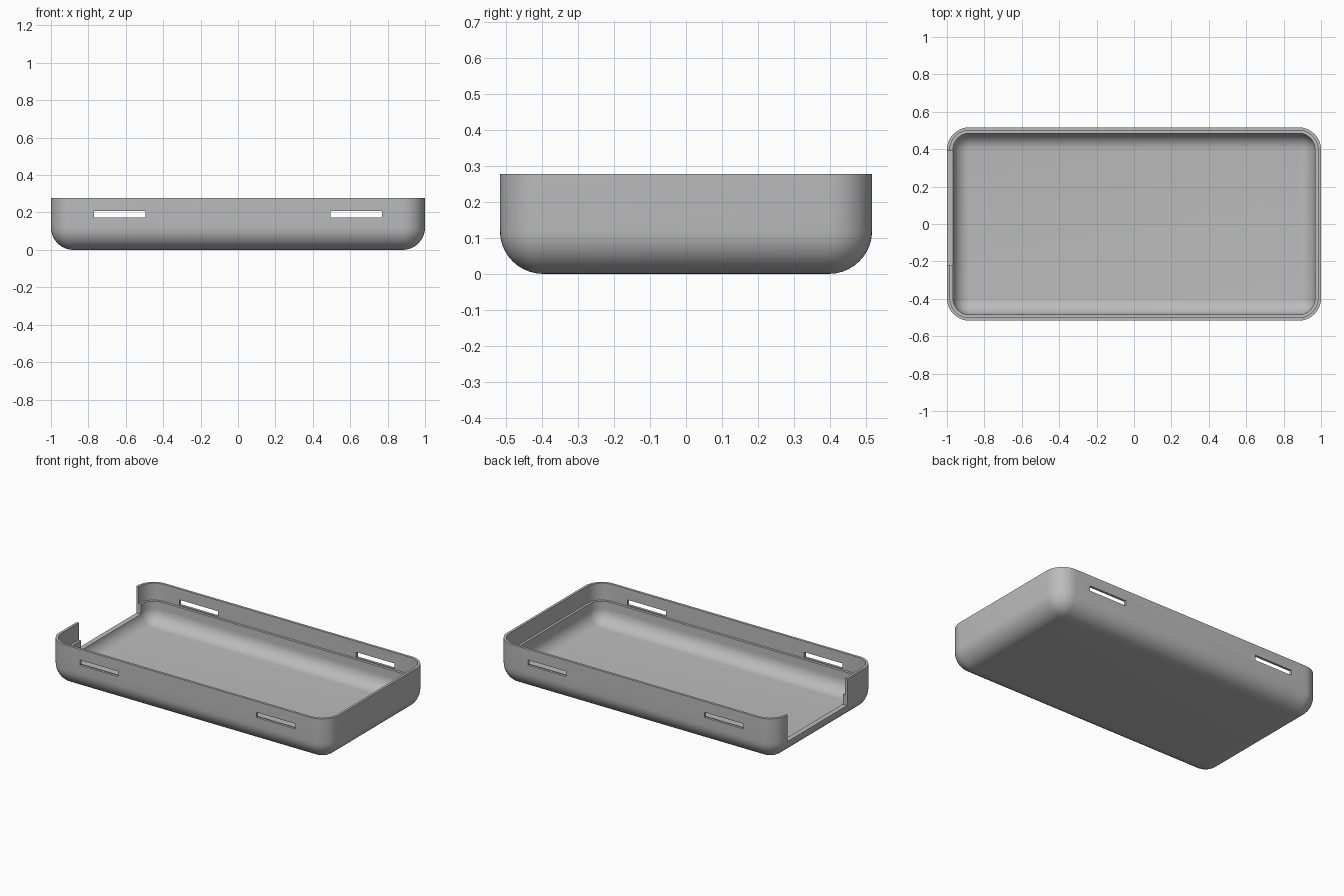
import bpy
import bmesh
from math import sin, cos, pi
from mathutils import Vector

cube = bpy.data.objects.get("Cube")
if cube:
    bpy.data.objects.remove(cube, do_unlink=True)

# Main dimensions
HALF_X, HALF_Y, HEIGHT = 1.0, 0.517, 0.278
RADIUS = 0.12        # outer corner and bottom rounding
WALL, LIP = 0.032, 0.016
LEDGE_Z = 0.168
STEPS = 10           # segments per quarter round

grey = bpy.data.materials.new("plain grey")
grey.use_nodes = True
colour = (0.5, 0.5, 0.5, 1)
grey.diffuse_color = colour
grey.node_tree.nodes["Principled BSDF"].inputs["Base Color"].default_value = colour


def ring(bm, inset, z):
    """Rounded rectangle moved inwards from the outer wall."""
    r = max(RADIUS - inset, 0)
    cx, cy = HALF_X - RADIUS, HALF_Y - RADIUS
    verts = []
    for q, (sx, sy) in enumerate([(1, 1), (-1, 1), (-1, -1), (1, -1)]):
        for i in range(STEPS + 1):
            a = (q + i / STEPS) * pi / 2
            verts.append(bm.verts.new((sx * cx + r * cos(a), sy * cy + r * sin(a), z)))
    return verts


def quarter(radius, inset, base):
    """Inset and height pairs of a bottom rounding, from floor to wall."""
    angles = [i / STEPS * pi / 2 for i in range(STEPS + 1)]
    return [(inset + radius * (1 - sin(a)), base + radius * (1 - cos(a))) for a in angles]


def box(name, low, high):
    low, high = Vector(low), Vector(high)
    bpy.ops.mesh.primitive_cube_add(size=1, location=(low + high) / 2)
    ob = bpy.context.object
    ob.name = name
    ob.scale = high - low
    ob.hide_render = True
    return ob


# Tray shell: outside going up, stepped rim, inside going down
profile = quarter(RADIUS, 0, 0)
profile += [(0, HEIGHT), (LIP, HEIGHT), (LIP, LEDGE_Z), (WALL, LEDGE_Z)]
profile += reversed(quarter(RADIUS - WALL, WALL, WALL))

bm = bmesh.new()
rings = [ring(bm, inset, z) for inset, z in profile]
for lower, upper in zip(rings, rings[1:]):
    n = len(lower)
    for i in range(n):
        j = (i + 1) % n
        bm.faces.new((lower[i], lower[j], upper[j], upper[i]))
bm.faces.new(rings[0][::-1])
bm.faces.new(rings[-1])
bmesh.ops.remove_doubles(bm, verts=bm.verts, dist=0.0001)
bmesh.ops.recalc_face_normals(bm, faces=bm.faces)
mesh = bpy.data.meshes.new("case_tray")
bm.to_mesh(mesh)
bm.free()
mesh.materials.append(grey)
tray = bpy.data.objects.new("case_tray", mesh)
bpy.context.collection.objects.link(tray)

# Openings: end notch and two slots through both long walls
cutters = [box("end_notch_cutter", (-1.1, -0.22, 0.105), (-0.9, 0.39, 0.4))]
for side, x in (("right", -0.77), ("left", 0.495)):
    cutters.append(box(side + "_slot_cutter", (x, -0.7, 0.174), (x + 0.275, 0.7, 0.208)))

bpy.context.view_layer.objects.active = tray
for cutter in cutters:
    mod = tray.modifiers.new(cutter.name, "BOOLEAN")
    mod.operation = "DIFFERENCE"
    mod.solver = "EXACT"
    mod.object = cutter
    bpy.ops.object.modifier_apply(modifier=mod.name)
for cutter in cutters:
    bpy.data.objects.remove(cutter, do_unlink=True)

# Smooth rounding with crisp rims
bpy.ops.object.select_all(action="DESELECT")
tray.select_set(True)
bpy.context.view_layer.objects.active = tray
bpy.ops.object.shade_smooth_by_angle(angle=pi / 6)
